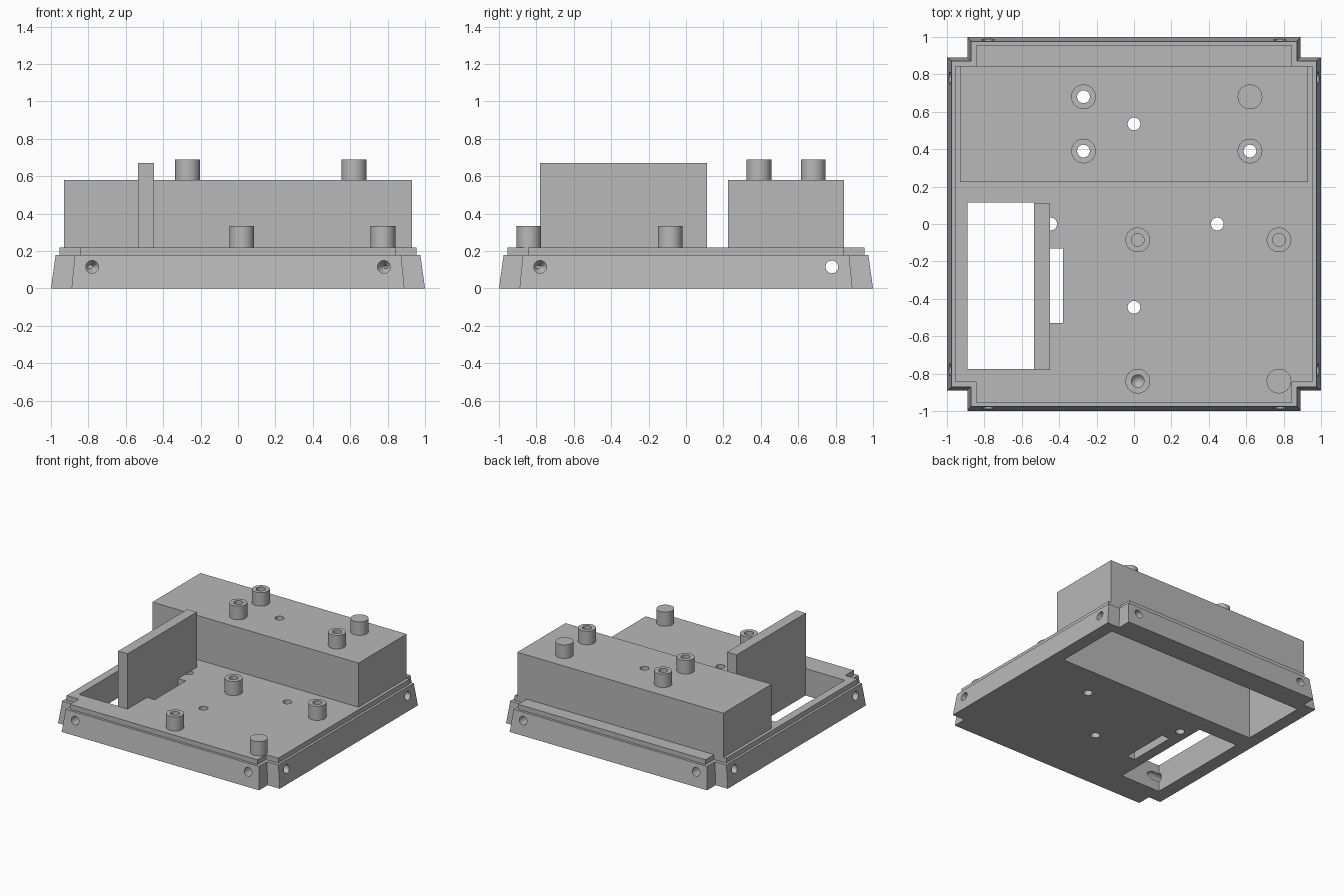
import bpy, bmesh, math
from mathutils import Vector, Matrix

if "Cube" in bpy.data.objects:
    bpy.data.objects.remove(bpy.data.objects["Cube"], do_unlink=True)

grey = bpy.data.materials.new("plain_grey")
grey.use_nodes = True
grey.diffuse_color = (0.48, 0.48, 0.48, 1)
grey.node_tree.nodes["Principled BSDF"].inputs["Base Color"].default_value = (0.48, 0.48, 0.48, 1)

PLATE_TOP, HOUSING_TOP, HOLE = 0.22, 0.58, 0.034


def finish(name, bm):
    bmesh.ops.recalc_face_normals(bm, faces=bm.faces)
    mesh = bpy.data.meshes.new(name)
    bm.to_mesh(mesh)
    bm.free()
    mesh.materials.append(grey)
    ob = bpy.data.objects.new(name, mesh)
    bpy.context.collection.objects.link(ob)
    return ob


def box(name, low, high):
    low, high = Vector(low), Vector(high)
    bm = bmesh.new()
    bmesh.ops.create_cube(bm, size=1, matrix=Matrix.Translation((low + high) / 2)
                          @ Matrix.Diagonal((high - low).to_4d()))
    return finish(name, bm)


def rod(name, start, end, radius, tip=0):
    """Cylinder between two points; tip adds a drill point at the end."""
    start, end = Vector(start), Vector(end)
    axis = end - start
    spin = axis.to_track_quat('Z', 'Y').to_matrix().to_4x4()
    bm = bmesh.new()
    bmesh.ops.create_cone(bm, cap_ends=True, cap_tris=tip > 0, segments=32,
                          radius1=radius, radius2=radius, depth=axis.length)
    if tip:
        for v in bm.verts:
            if v.co.xy.length < radius / 2 and v.co.z > 0:
                v.co.z += tip
    bm.transform(Matrix.Translation((start + end) / 2) @ spin)
    return finish(name, bm)


def cut(target, cutter):
    mod = target.modifiers.new("cut", 'BOOLEAN')
    mod.operation, mod.solver, mod.object = 'DIFFERENCE', 'EXACT', cutter
    cutter.hide_render = True
    with bpy.context.temp_override(object=target, active_object=target):
        bpy.ops.object.modifier_apply(modifier=mod.name)
    bpy.data.objects.remove(cutter, do_unlink=True)


def drill(target, x, y, low=-0.1, high=0.9):
    cut(target, rod("drill", (x, y, low), (x, y, high), HOLE))


# Base plate: cross outline with tapered sides and a stepped lip
def cross(a, b):
    quarter = [(a, -b), (a, b), (b, b)]
    points = []
    for _ in range(4):
        points += quarter
        quarter = [(-y, x) for x, y in quarter]
    return points


bm = bmesh.new()
rings = [[bm.verts.new((x, y, z)) for x, y in cross(a, b)] for a, b, z in
         ((1, 0.89, 0), (0.975, 0.872, 0.18), (0.955, 0.845, 0.18), (0.955, 0.845, PLATE_TOP))]
for lower, upper in zip(rings, rings[1:]):
    for i in range(len(lower)):
        j = (i + 1) % len(lower)
        bm.faces.new((lower[i], lower[j], upper[j], upper[i]))
bm.faces.new(rings[0])
bm.faces.new(rings[-1])
plate = finish("base_plate", bm)

# Openings: housing cavity, side window, narrow slot, round recess below
cut(plate, box("cutter", (-0.895, 0.26, -0.1), (0.895, 0.812, 0.4)))
cut(plate, box("cutter", (-0.89, -0.775, -0.1), (-0.535, 0.115, 0.4)))
cut(plate, box("cutter", (-0.45, -0.53, -0.1), (-0.38, -0.13, 0.4)))
cut(plate, rod("cutter", (0, 0, -0.1), (0, 0, 0.16), 0.265))

# Vertical through holes in the plate
for x, y in ((-0.845, 0.848), (0, 0.89), (0.95, 0.848), (-0.445, 0), (0.445, 0),
             (0, -0.445), (-0.845, -0.84), (0.845, -0.84)):
    drill(plate, x, y)

# Horizontal screw holes, two per side
for side in (-1, 1):
    for s in (-0.78, 0.78):
        for swap in (False, True):
            ends = [(s, side * d, 0.115) for d in (1.1, 0.82)]
            if swap:
                ends = [(y, x, z) for x, y, z in ends]
            cut(plate, rod("cutter", ends[0], ends[1], HOLE, tip=0.05))

# Rear housing: hollow box, open below
housing = box("rear_housing", (-0.93, 0.225, PLATE_TOP), (0.93, 0.845, HOUSING_TOP))
cut(housing, box("cutter", (-0.895, 0.26, 0), (0.895, 0.812, HOUSING_TOP - 0.04)))
for x in (-0.845, 0, 0.845):
    drill(housing, x, 0.535)

# Upright mounting wall with three holes
wall = box("mounting_wall", (-0.535, -0.78, PLATE_TOP), (-0.45, 0.112, 0.67))
for y in (-0.617, -0.335, -0.057):
    cut(wall, rod("cutter", (-0.7, y, 0.56), (-0.3, y, 0.56), HOLE))

# Hollow standoffs on the housing, drilled through
posts = []
for x in (-0.27, 0.62):
    for y in (0.39, 0.68):
        post = rod("housing_standoff", (x, y, HOUSING_TOP), (x, y, 0.69), 0.066)
        drill(post, x, y)
        drill(housing, x, y)
        posts.append(post)

# Standoffs on the plate with blind pilot holes
for x in (0.02, 0.775):
    for y in (-0.84, -0.085):
        post = rod("plate_standoff", (x, y, PLATE_TOP), (x, y, 0.335), 0.066)
        drill(post, x, y)
        cut(plate, rod("cutter", (x, y, 0.4), (x, y, 0.18), HOLE, tip=0.05))
        posts.append(post)

# Smooth round walls, keep edges sharp
bpy.ops.object.select_all(action='DESELECT')
for ob in [plate, housing, wall] + posts:
    ob.select_set(True)
bpy.context.view_layer.objects.active = plate
bpy.ops.object.shade_smooth_by_angle(angle=math.radians(25))
